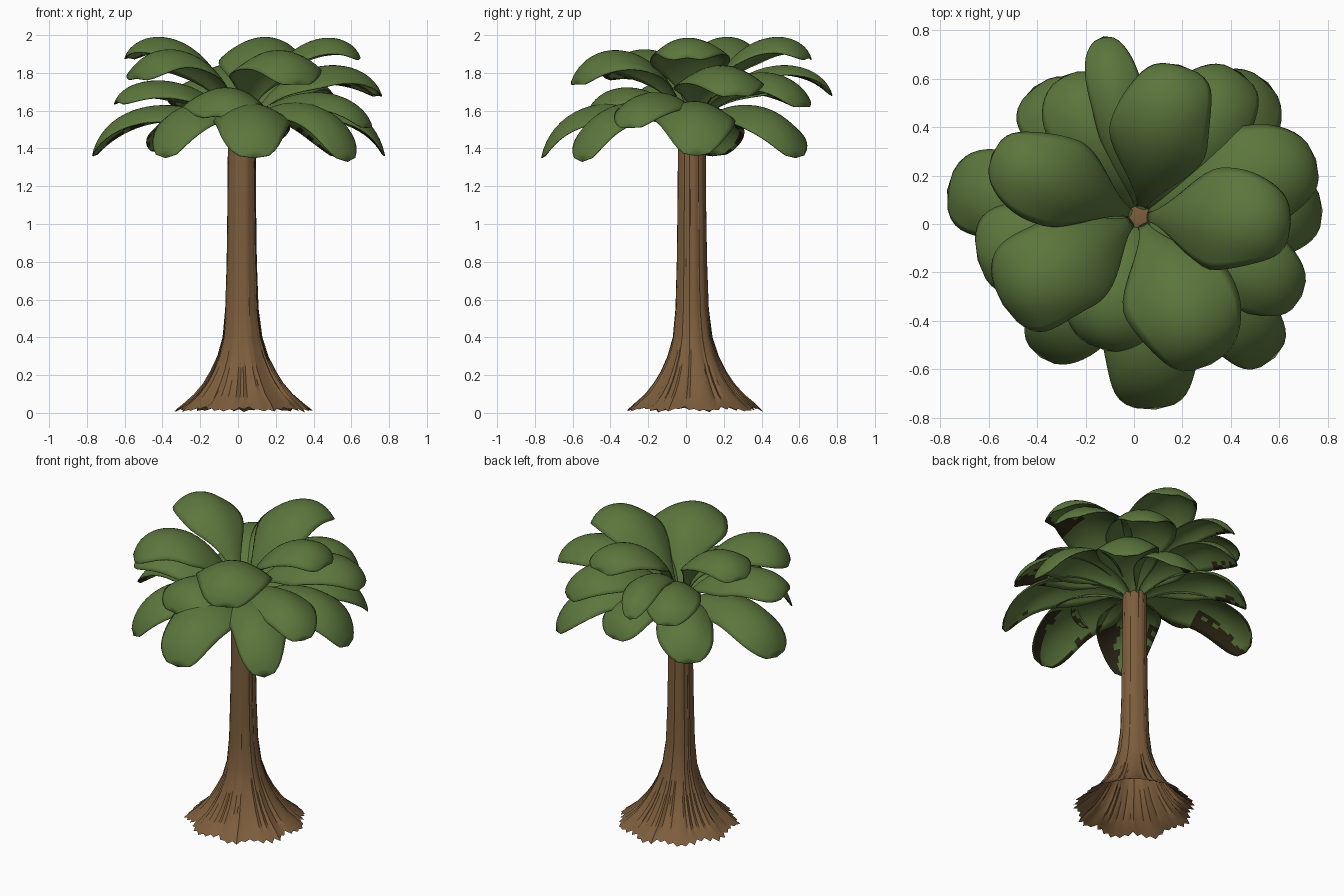
import bpy, bmesh, math, random
from mathutils import Vector

random.seed(4)
cube = bpy.data.objects.get("Cube")
if cube:
    bpy.data.objects.remove(cube)


def material(name, rgb):
    m = bpy.data.materials.new(name)
    m.use_nodes = True
    m.diffuse_color = (*rgb, 1)
    m.node_tree.nodes["Principled BSDF"].inputs["Base Color"].default_value = (*rgb, 1)
    return m


bark = material("bark brown", (0.205, 0.11, 0.046))
green = material("leaf green", (0.106, 0.182, 0.046))
withered = material("withered dark brown", (0.026, 0.02, 0.008))
CENTRE = Vector((0.02, 0.03, 0))


def grid_object(name, rows, closed, mats, angle, pick=lambda row, col: 0):
    """Skin a grid of points; closed joins the last column to the first."""
    bm = bmesh.new()
    grid = [[bm.verts.new(p) for p in row] for row in rows]
    n = len(rows[0])
    for k, (a, b) in enumerate(zip(grid, grid[1:])):
        for i in range(n if closed else n - 1):
            j = (i + 1) % n
            face = bm.faces.new((a[i], a[j], b[j], b[i]))
            face.material_index = pick(k, i)
    bmesh.ops.remove_doubles(bm, verts=bm.verts, dist=0.0002)
    mesh = bpy.data.meshes.new(name)
    bm.to_mesh(mesh)
    bm.free()
    for mat in mats:
        mesh.materials.append(mat)
    ob = bpy.data.objects.new(name, mesh)
    bpy.context.collection.objects.link(ob)
    bpy.ops.object.select_all(action="DESELECT")
    ob.select_set(True)
    bpy.context.view_layer.objects.active = ob
    bpy.ops.object.shade_smooth_by_angle(angle=math.radians(angle))
    return ob


# Trunk: hollow flared shell with bark ridges that fan into a toothed root edge
PROFILE = [(0.018, 0.352), (0.05, 0.308), (0.1, 0.253), (0.16, 0.206), (0.22, 0.17),
           (0.3, 0.133), (0.4, 0.104), (0.55, 0.087), (0.8, 0.079), (1.1, 0.075),
           (1.4, 0.073), (1.53, 0.07)]
SIDES = 84
ridge = [(0.5 if i % 2 else -0.5) * random.uniform(0.2, 1.3)
         + 0.5 * math.sin(i * math.tau * 9 / SIDES) for i in range(SIDES)]
rows = []
for z, r in PROFILE:
    flare = max(0, 1 - z / 0.4)
    depth = 0.032 + 0.045 * flare
    lean = 0.012 * max(0, 1 - z / 0.6)
    row = []
    for i, k in enumerate(ridge):
        a = math.tau * i / SIDES
        rr = r * (1 + depth * k * random.uniform(0.7, 1.2))
        dz = 0.014 * k if z < 0.03 else 0
        row.append((CENTRE.x + lean + rr * math.cos(a),
                    CENTRE.y + lean + rr * math.sin(a), max(0, z - dz)))
    rows.append(row)
rows.append([(CENTRE.x, CENTRE.y, 1.55)] * SIDES)
grid_object("trunk", rows, True, [bark], 45)


def bezier(p, t):
    u = 1 - t
    return u**3 * p[0] + 3 * u * u * t * p[1] + 3 * u * t * t * p[2] + t**3 * p[3]


def leaf(name, azimuth, reach, peak, tip, width, base):
    """Arched blade: short stalk, broad middle, drooping tapered tip."""
    a = math.radians(azimuth)
    out = Vector((math.cos(a), math.sin(a), 0))
    side = Vector((-out.y, out.x, 0))
    # Control height that brings the arch through its peak
    top = (peak - 0.064 * base - 0.216 * tip) / 0.72
    radial = (0.03, reach * 0.3, reach * 0.9, reach)
    height = (base, top, top, tip)
    phase = random.uniform(0, math.tau)
    steps, across = 22, 16
    rows = []
    for s in range(steps + 1):
        t = s / steps
        r, z = bezier(radial, t), bezier(height, t)
        grow = min(1, t / 0.46)
        grow = grow * grow * (3 - 2 * grow)
        shrink = max(0, 1 - max(0, (t - 0.5) / 0.5) ** 2.3) ** 0.6
        half = width * (0.1 + 0.9 * grow) * shrink
        row = []
        for c in range(across + 1):
            v = 1 - 2 * c / across
            wave = 0.08 * math.sin(8 * t + 2.5 * v + phase) * abs(v)
            droop = 0.45 * half * v * v + 0.2 * half * wave
            p = CENTRE + out * r + side * (half * v * (1 + wave))
            row.append((p.x, p.y, z - droop))
        rows.append(row)

    # Ragged withered margins near the tip, underside only, one side deeper
    start = random.randint(11, 15)
    deep, shallow = random.randint(3, 5), 1
    limits = random.sample((deep, shallow), 2)

    def patch(k, i):
        jag = random.choice((-1, 0, 1))
        return int(k >= start and (i < limits[0] + jag or across - 1 - i < limits[1] + jag))

    ob = grid_object(name, rows, False, [green, green, withered], 40, patch)
    shell = ob.modifiers.new("thickness", "SOLIDIFY")
    shell.thickness = 0.006
    shell.material_offset = 1


# Crown: tiers of (direction, reach, peak height, tip height, half width)
TIERS = {
    "lower": (1.48, [(-85, 0.8, 1.62, 1.35, 0.21), (235, 0.71, 1.62, 1.35, 0.18),
                     (172, 0.8, 1.61, 1.36, 0.2), (129, 0.69, 1.6, 1.38, 0.18),
                     (80, 0.58, 1.61, 1.42, 0.18), (46, 0.77, 1.61, 1.35, 0.19),
                     (2, 0.76, 1.63, 1.36, 0.2), (-46, 0.81, 1.62, 1.33, 0.18)]),
    "middle": (1.51, [(18, 0.77, 1.84, 1.68, 0.21), (-26, 0.75, 1.69, 1.51, 0.18),
                      (256, 0.57, 1.72, 1.57, 0.21), (195, 0.69, 1.76, 1.65, 0.21),
                      (118, 0.66, 1.77, 1.62, 0.17), (101, 0.76, 1.84, 1.68, 0.11),
                      (55, 0.73, 1.8, 1.62, 0.2)]),
    "upper": (1.53, [(75, 0.65, 1.99, 1.88, 0.2), (157, 0.66, 1.99, 1.88, 0.18),
                     (213, 0.67, 1.925, 1.77, 0.22), (-64, 0.68, 1.92, 1.74, 0.22),
                     (-2, 0.63, 1.985, 1.88, 0.2)]),
}
for tier, (base, leaves) in TIERS.items():
    for i, spec in enumerate(leaves):
        leaf(f"{tier}_leaf_{i + 1}", *spec, base)
